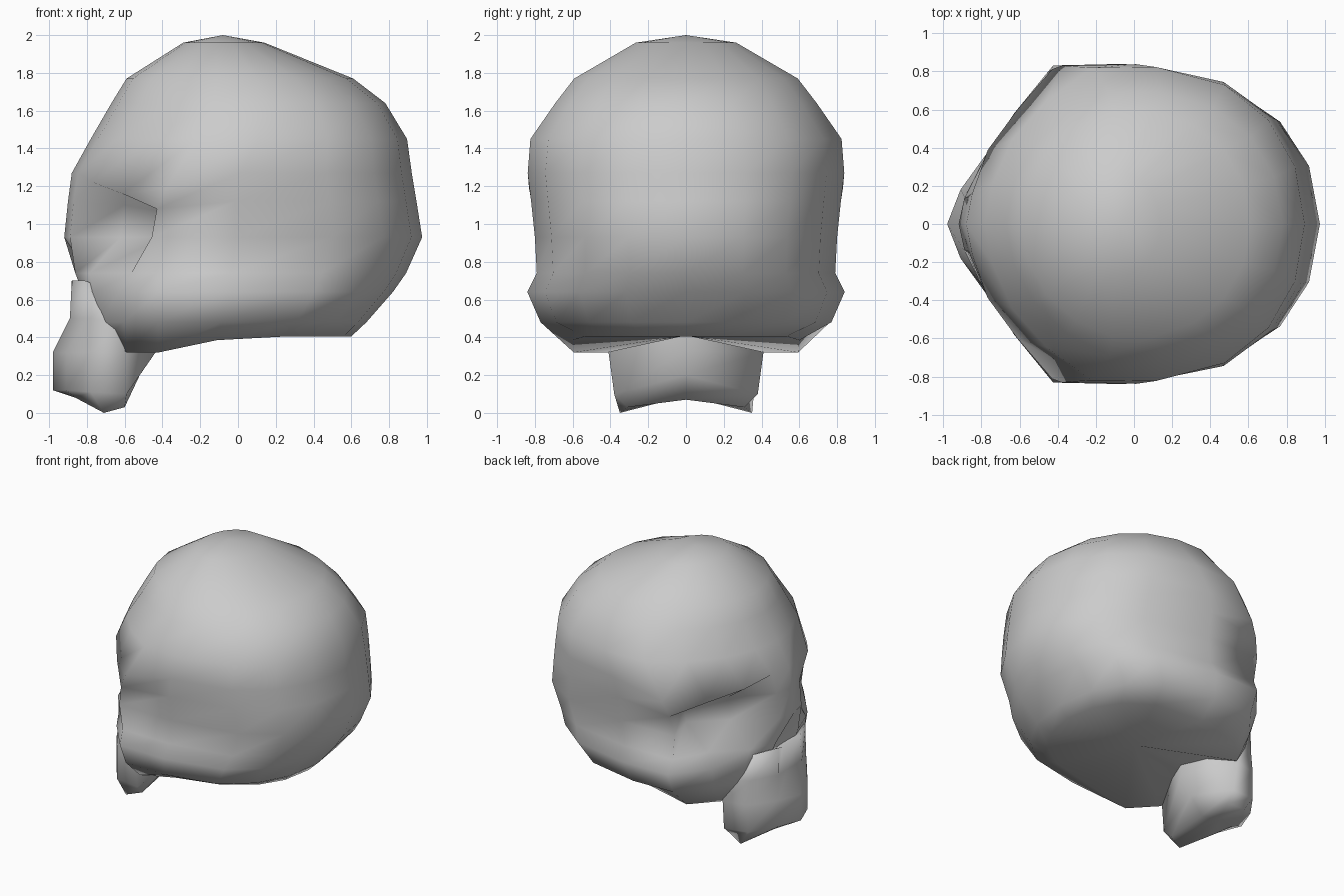
import bpy, bmesh, math

if "Cube" in bpy.data.objects:
    bpy.data.objects.remove(bpy.data.objects["Cube"])

bone = bpy.data.materials.new("bone_grey")
bone.diffuse_color = (.55, .55, .55, 1)
bone.use_nodes = True
bone.node_tree.nodes["Principled BSDF"].inputs["Base Color"].default_value = bone.diffuse_color


def loft(name, rows, top, bottom):
    """Skin a stack of half outlines (front centre to back centre), mirrored in y."""
    bm = bmesh.new()
    loops = []
    for half in rows:
        full = half + [(x, -y, z) for x, y, z in reversed(half[1:-1])]
        loops.append([bm.verts.new(p) for p in full])
    n = len(loops[0])
    for a, b in zip(loops, loops[1:]):
        for i in range(n):
            j = (i + 1) % n
            bm.faces.new((a[i], a[j], b[j], b[i]))
    for loop, tip in ((loops[0], top), (loops[-1], bottom)):
        c = bm.verts.new(tip)
        for i in range(n):
            bm.faces.new((c, loop[i], loop[(i + 1) % n]))
    bmesh.ops.recalc_face_normals(bm, faces=bm.faces)
    me = bpy.data.meshes.new(name)
    bm.to_mesh(me)
    bm.free()
    me.polygons.foreach_set("use_smooth", [True] * len(me.polygons))
    me.materials.append(bone)
    ob = bpy.data.objects.new(name, me)
    bpy.context.collection.objects.link(ob)
    return ob


# Cranium: plan outline (fraction of length, fraction of half width)
plan = [(0, 0), (.016, .17), (.053, .43), (.132, .69), (.255, .99), (.48, 1),
        (.75, .89), (.89, .67), (.97, .38), (1, 0)]
# z, front x, back x, half width, roundness of the outline
rings = [(1.96, -.29, .14, .27, 1), (1.77, -.59, .61, .60, .9),
         (1.64, -.67, .78, .70, .75), (1.45, -.78, .895, .83, .5),
         (1.27, -.88, .92, .84, .15), (1.12, -.90, .945, .82, 0),
         (.93, -.92, .975, .80, 0), (.74, -.89, .89, .79, 0),
         (.64, -.85, .82, .84, 0), (.48, -.80, .68, .77, 0),
         (.37, -.77, .60, .60, 0)]
# Eye sockets and nose opening: (ring, column) -> inward push along x
push = {(5, 2): .20, (5, 3): .28, (6, 2): .20, (6, 3): .28, (6, 4): -.02,
        (7, 2): .01, (7, 3): .09, (7, 0): .10, (8, 0): .08}
# Sloping brow: (ring, column) -> drop in z
drop = {(4, 2): .05, (4, 3): .11, (4, 4): .08, (5, 2): .02, (5, 3): .06, (5, 4): .04}
rows = []
for r, (z, xf, xb, w, k) in enumerate(rings):
    half = []
    for c, (u, v) in enumerate(plan):
        a = math.pi * c / (len(plan) - 1)
        u = u * (1 - k) + k * (1 - math.cos(a)) / 2
        v = v * (1 - k) + k * math.sin(a)
        x, y, h = xf + u * (xb - xf) + push.get((r, c), 0), v * w, z - drop.get((r, c), 0)
        if r == len(rings) - 1:             # cheek hangs lower than the skull base
            h = .32 if 2 < c < 5 else .385 if c == 5 else .405
        half.append((x, y, h))
    rows.append(half)
loft("cranium", rows, (-.08, 0, 2), (0, 0, .41))

# Upper jaw: outline per level, hollow underside
jaw = [
    [(-.82, 0, .64), (-.88, .13, .70), (-.81, .30, .70), (-.60, .42, .62), (-.45, 0, .60)],
    [(-.86, 0, .48), (-.89, .14, .50), (-.79, .33, .50), (-.60, .41, .48), (-.42, 0, .50)],
    [(-.98, 0, .32), (-.91, .18, .32), (-.78, .36, .32), (-.60, .41, .32), (-.43, 0, .33)],
    [(-.98, 0, .12), (-.91, .18, .12), (-.78, .36, .11), (-.59, .38, .10), (-.52, 0, .20)],
    [(-.91, 0, .10), (-.86, .16, .08), (-.71, .35, 0), (-.60, .31, .03), (-.62, 0, .07)],
]
loft("upper_jaw", jaw, (-.68, 0, .60), (-.76, 0, .09))
